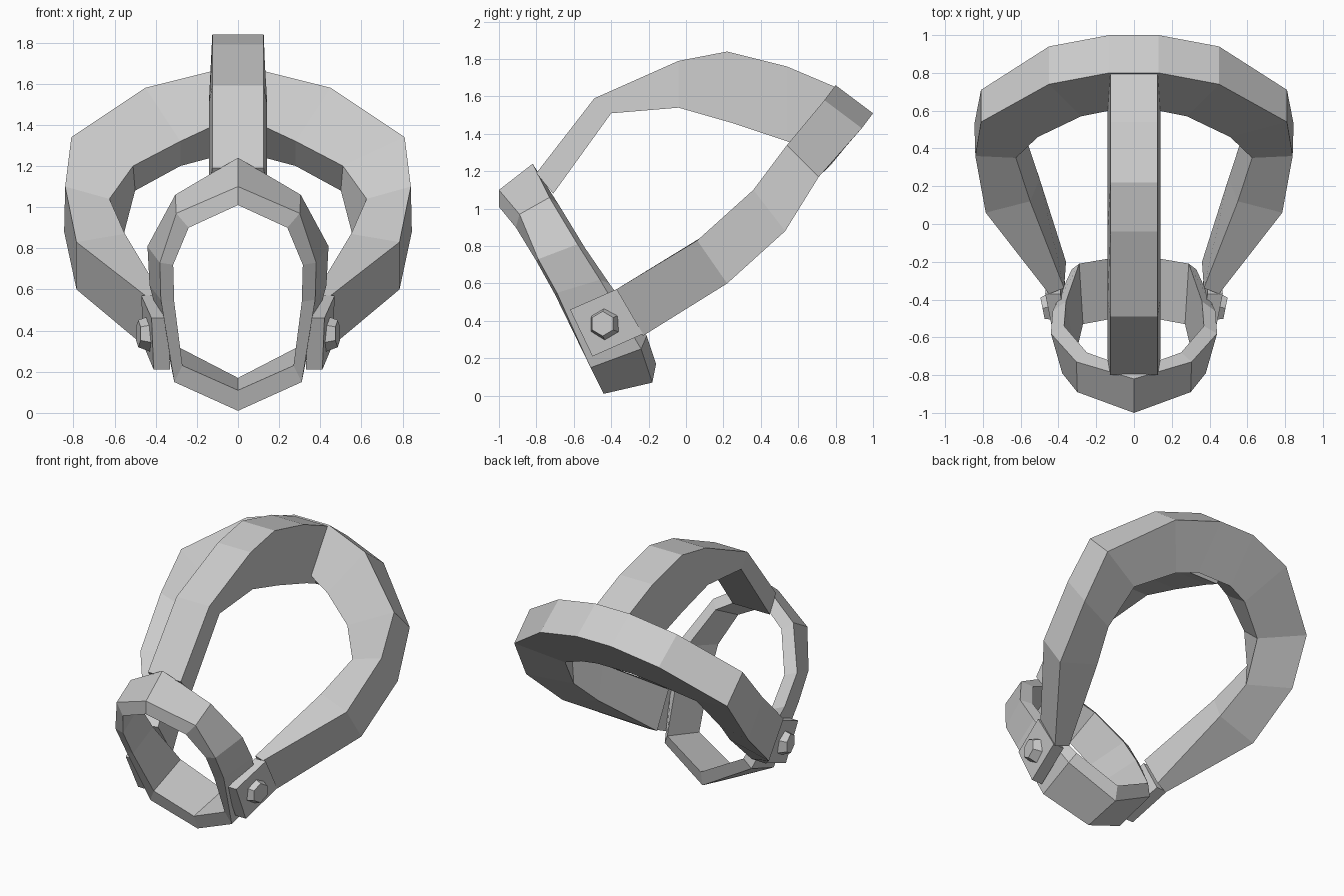
import bpy
import bmesh
from mathutils import Vector

default_cube = bpy.data.objects.get("Cube")
if default_cube:
    bpy.data.objects.remove(default_cube, do_unlink=True)

GREY = (0.6, 0.6, 0.6, 1.0)
material = bpy.data.materials.new("plain grey")
material.use_nodes = True
material.diffuse_color = GREY
for node in material.node_tree.nodes:
    if node.type == "BSDF_PRINCIPLED":
        node.inputs["Base Color"].default_value = GREY


def finish(name, bm, mirrored=True):
    """Turn a bmesh into a flat shaded object, mirrored across x if wanted."""
    bmesh.ops.recalc_face_normals(bm, faces=bm.faces)
    mesh = bpy.data.meshes.new(name)
    bm.to_mesh(mesh)
    bm.free()
    mesh.materials.append(material)
    obj = bpy.data.objects.new(name, mesh)
    bpy.context.collection.objects.link(obj)
    if mirrored:
        mirror = obj.modifiers.new("Mirror", "MIRROR")
        mirror.use_axis[0] = True
        mirror.use_clip = True
    return obj


def loft(name, rails, cap_start=False, cap_end=False, mirrored=True):
    """Skin a four-cornered band along rails given in order round its section."""
    bm = bmesh.new()
    rows = [[bm.verts.new(point) for point in rail] for rail in rails]
    for i, row in enumerate(rows):
        following = rows[(i + 1) % len(rows)]
        for j in range(len(row) - 1):
            bm.faces.new((row[j], row[j + 1], following[j + 1], following[j]))
    if cap_start:
        bm.faces.new([row[0] for row in rows])
    if cap_end:
        bm.faces.new([row[-1] for row in rows])
    return finish(name, bm, mirrored)


# Tilted nose ring: rails run from the top centre to the bottom centre
nose_front_outer = [(0, -1, 1.1), (.3, -.89, .97), (.38, -.79, .73),
                    (.375, -.69, .55), (.31, -.51, .15), (0, -.44, .01)]
nose_back_outer = [(0, -.82, 1.24), (.305, -.73, 1.06), (.44, -.58, .81),
                   (.43, -.46, .62), (.33, -.24, .25), (0, -.18, .07)]
nose_back_inner = [(0, -.77, 1.16), (.25, -.68, 1.02), (.37, -.54, .79),
                   (.36, -.41, .6), (.29, -.21, .32), (0, -.16, .17)]
nose_front_inner = [(0, -1, 1.01), (.24, -.91, .9), (.315, -.8, .72),
                    (.31, -.7, .54), (.27, -.53, .23), (0, -.48, .11)]
loft("nose_ring", [nose_front_outer, nose_back_outer,
                   nose_back_inner, nose_front_inner])

# Large neck band: rails run from the back centre to the side plates
neck_top_outer = [(0, .8, 1.66), (.13, .8, 1.66), (.45, .74, 1.58), (.81, .54, 1.34),
                  (.84, .36, 1.1), (.785, .06, .83), (.45, -.37, .57)]
neck_low_outer = [(0, 1, 1.51), (.13, 1, 1.51), (.45, .94, 1.43), (.81, .71, 1.17),
                  (.845, .53, .88), (.785, .22, .6), (.45, -.23, .32)]
neck_low_inner = [(0, .78, 1.24), (.13, .78, 1.24), (.28, .74, 1.2), (.5, .6, 1.08),
                  (.56, .42, .85), (.5, .24, .68), (.36, -.2, .34)]
neck_top_inner = [(0, .6, 1.39), (.13, .6, 1.39), (.28, .57, 1.32), (.51, .46, 1.2),
                  (.625, .35, 1.04), (.55, .12, .87), (.37, -.34, .57)]
loft("neck_band", [neck_top_outer, neck_low_outer,
                   neck_low_inner, neck_top_inner], cap_end=True)

# Central strap arching from the nose ring to the neck band
strap_top = [(-.8, 1.19), (-.49, 1.59), (-.04, 1.79), (.22, 1.84), (.54, 1.76), (.8, 1.65)]
strap_under = [(-.71, 1.08), (-.4, 1.51), (-.04, 1.54), (.24, 1.46), (.54, 1.36), (.64, 1.32)]
loft("head_strap", [[(side * half, y, z) for y, z in edge]
                    for edge, half, side in ((strap_top, .125, -1), (strap_top, .125, 1),
                                             (strap_under, .14, 1), (strap_under, .14, -1))],
     cap_start=True, cap_end=True, mirrored=False)

# Square side plates joining the ring and the band
plate_outline = [(.42, -.62, .46), (.47, -.37, .57), (.46, -.23, .33), (.41, -.5, .21)]
loft("side_plates", [[(x - .08, y, z), (x, y, z)] for x, y, z in plate_outline],
     cap_start=True, cap_end=True)

# Hexagonal bolts on the plates
bm = bmesh.new()
bmesh.ops.create_cone(bm, cap_ends=True, segments=6, radius1=.088, radius2=.066, depth=.06)
axis = Vector((1, -.2, 0))
turn = axis.to_track_quat("Z", "Y")
for vert in bm.verts:
    vert.co = turn @ vert.co + Vector((.455, -.44, .385))
finish("side_bolts", bm)
